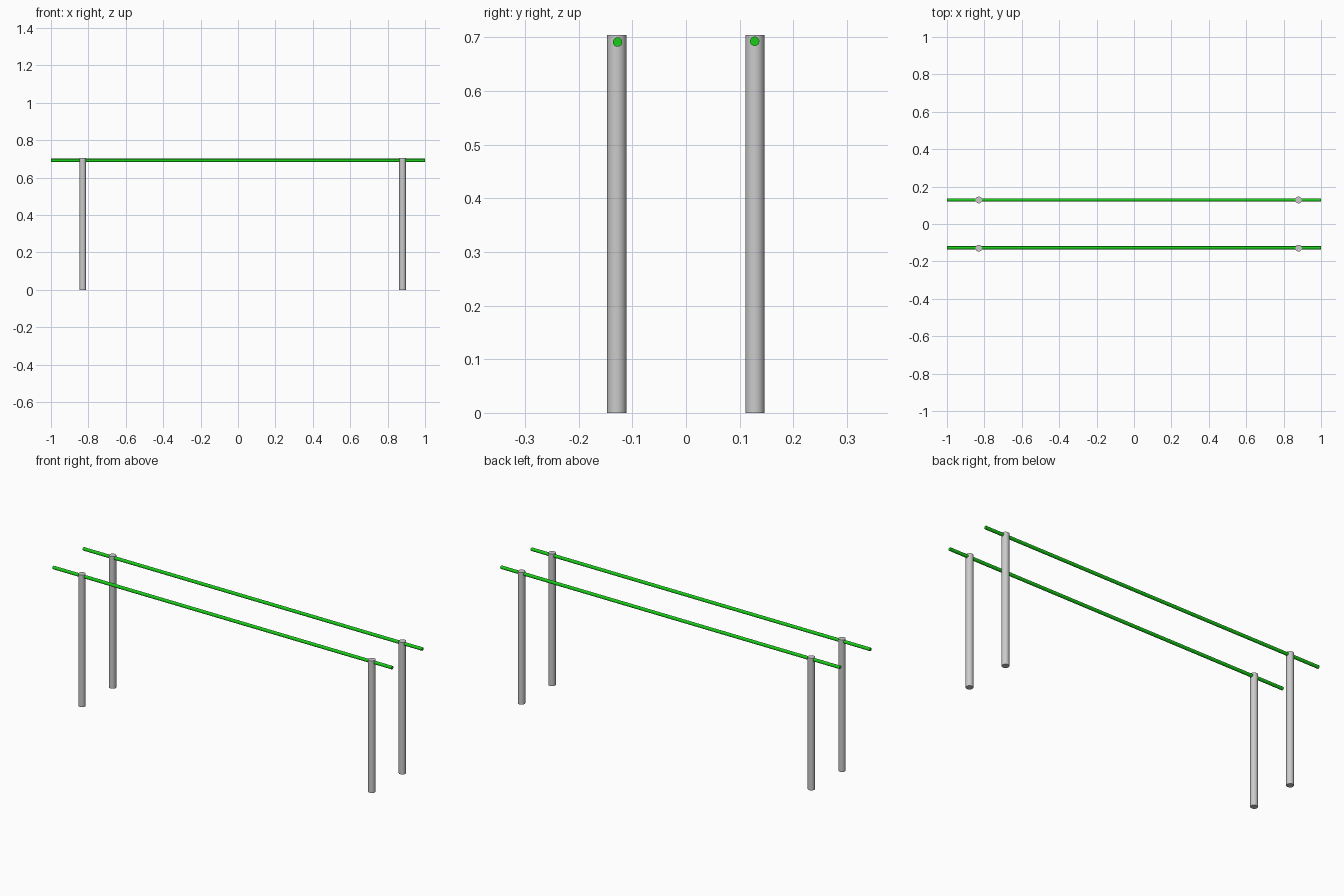
import bpy, math

if "Cube" in bpy.data.objects:
    bpy.data.objects.remove(bpy.data.objects["Cube"])


def rod(name, radius, length, location, rotation=(0, 0, 0)):
    bpy.ops.mesh.primitive_cylinder_add(vertices=32, radius=radius, depth=length,
                                        location=location, rotation=rotation)
    obj = bpy.context.object
    obj.name = name
    bpy.ops.object.shade_smooth_by_angle(angle=math.radians(30))
    return obj


green = bpy.data.materials.new("green_rail")
green.diffuse_color = (0.01, 0.6, 0.01, 1)
green.use_nodes = True
green.node_tree.nodes["Principled BSDF"].inputs["Base Color"].default_value = green.diffuse_color

POST_H, POST_R = 0.704, 0.018
RAIL_R = 0.0087

for side, y, rail_y, rail_z in (("front", -0.129, -0.1275, 0.691),
                                ("back", 0.1285, 0.128, 0.6925)):
    # Upright posts, slightly off-centre along the rails
    for end, x in (("left", -0.83), ("right", 0.88)):
        rod(f"{side}_{end}_post", POST_R, POST_H, (x, y, POST_H / 2))
    # Long horizontal rail passing through the post tops
    rail = rod(f"{side}_rail", RAIL_R, 2.0, (0, rail_y, rail_z), (0, math.pi / 2, 0))
    rail.data.materials.append(green)
